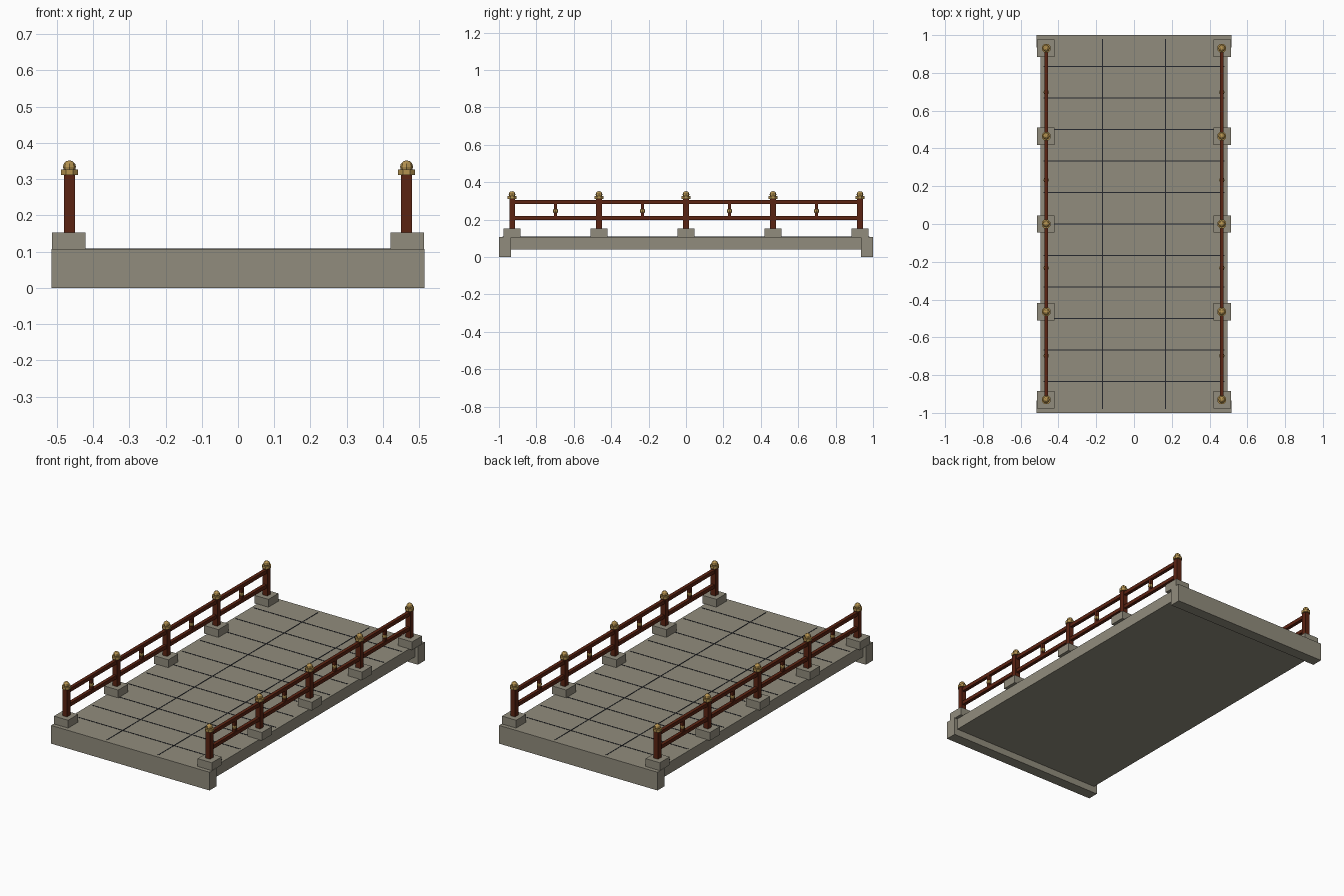
import bpy
import math

cube = bpy.data.objects.get("Cube")
if cube:
    bpy.data.objects.remove(cube, do_unlink=True)


def material(name, r, g, b):
    m = bpy.data.materials.new(name)
    m.use_nodes = True
    m.diffuse_color = (r, g, b, 1)
    m.node_tree.nodes["Principled BSDF"].inputs["Base Color"].default_value = (r, g, b, 1)
    return m


STONE = material("grey stone", 0.285, 0.265, 0.205)
SEAM = material("dark seam", 0.018, 0.02, 0.026)
WOOD = material("red brown wood", 0.105, 0.017, 0.006)
GOLD = material("old gold", 0.46, 0.29, 0.08)


def finish(name, mat):
    ob = bpy.context.object
    ob.name = name
    ob.data.materials.append(mat)
    return ob


def box(name, mat, centre, size):
    bpy.ops.mesh.primitive_cube_add(size=1, location=centre)
    ob = finish(name, mat)
    ob.scale = size
    bpy.ops.object.transform_apply(location=False, rotation=False, scale=True)
    return ob


def ball(name, centre, radius):
    bpy.ops.mesh.primitive_uv_sphere_add(segments=8, ring_count=6, radius=radius, location=centre)
    return finish(name, GOLD)


DECK_TOP = 0.107
RAIL_X = 0.465
BAY = 0.465

# Deck slab and the deeper beams at both ends
box("deck", STONE, (0, 0, 0.0735), (0.99, 1.87, 0.067))
for end, sy in (("front", -1), ("back", 1)):
    box(end + "_end_beam", STONE, (0, sy * 0.9675, DECK_TOP / 2), (1.03, 0.065, DECK_TOP))

# Paving seams
for i in range(-5, 6):
    box("cross_seam", SEAM, (0, i / 6, DECK_TOP), (0.96, 0.005, 0.003))
for sx in (-1, 1):
    box("long_seam", SEAM, (sx / 6, 0, DECK_TOP), (0.005, 1.96, 0.003))

# Railings
for side, sx in (("left", 1), ("right", -1)):
    x = sx * RAIL_X
    for i in range(-2, 3):
        y = i * BAY
        box(side + "_post_base", STONE, (x + sx * 0.002, y, 0.129), (0.092, 0.092, 0.048))
        box(side + "_post", WOOD, (x, y, 0.232), (0.03, 0.03, 0.16))
        bpy.ops.mesh.primitive_cylinder_add(vertices=8, radius=0.025, depth=0.015,
                                            location=(x, y, 0.319), rotation=(0, 0, math.pi / 8))
        finish(side + "_post_cap", GOLD)
        ball(side + "_post_finial", (x, y, 0.334), 0.018)
    for level, z in (("lower", 0.208), ("upper", 0.294)):
        box(f"{side}_{level}_rail", WOOD, (x, 0, z), (0.02, 4 * BAY, 0.021))
    for i in range(-2, 2):
        y = (i + 0.5) * BAY
        box(side + "_baluster", WOOD, (x, y, 0.25), (0.018, 0.018, 0.075))
        ball(side + "_baluster_bead", (x, y, 0.246), 0.0145)
